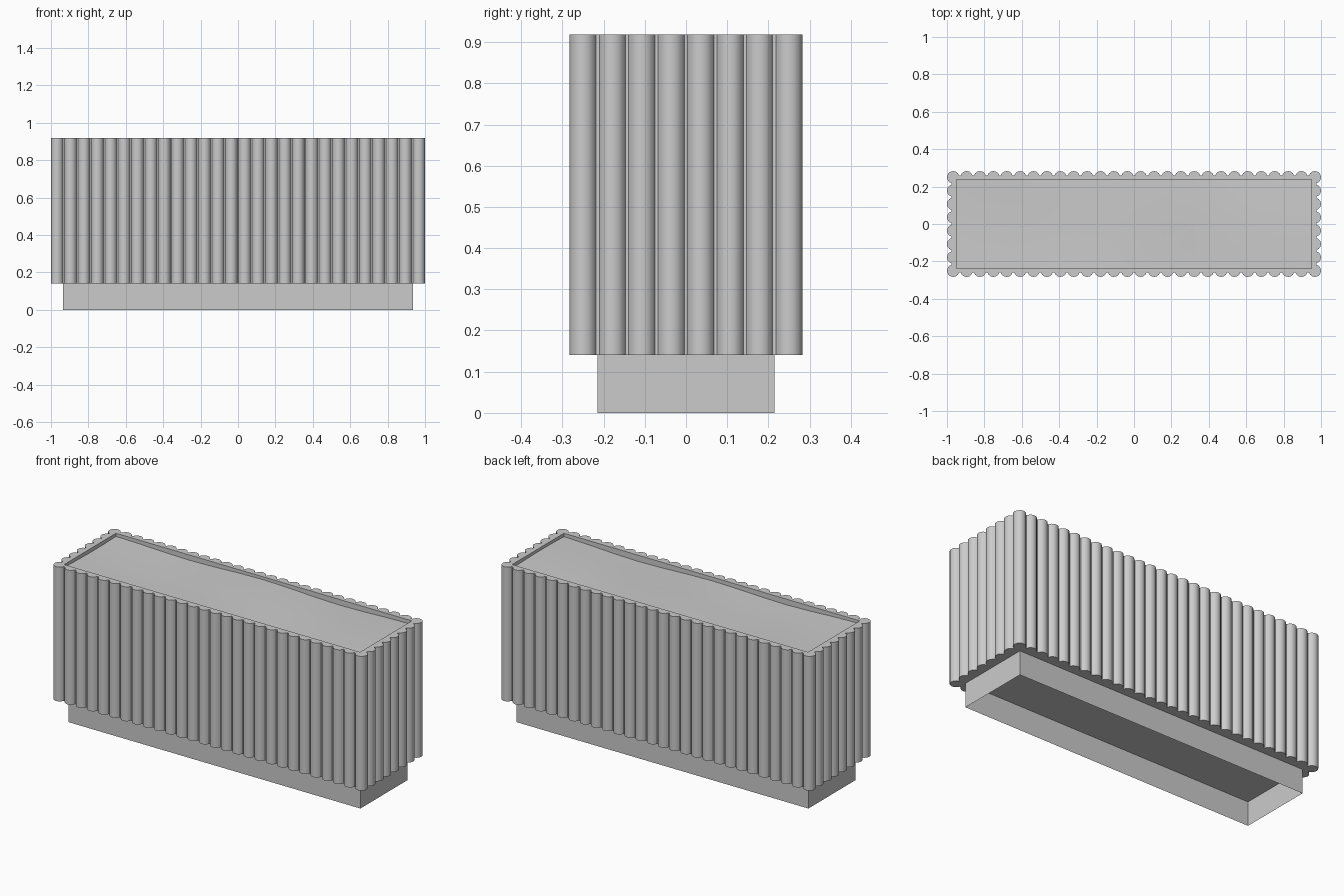
import bpy, bmesh, math

old = bpy.data.objects.get("Cube")
if old:
    bpy.data.objects.remove(old, do_unlink=True)

grey = bpy.data.materials.new("plain grey")
grey.use_nodes = True
GREY = (0.6, 0.6, 0.6, 1)
grey.diffuse_color = GREY
grey.node_tree.nodes["Principled BSDF"].inputs["Base Color"].default_value = GREY

CX, CY, R = 0.967, 0.25, 0.033      # corner column centres and column radius
BOTTOM, TOP = 0.14, 0.918
INX, INY = 0.948, 0.237             # opening half sizes
BASEX, BASEY = 0.935, 0.215


def finish(bm, name, smooth=None):
    bmesh.ops.recalc_face_normals(bm, faces=bm.faces[:])
    mesh = bpy.data.meshes.new(name)
    bm.to_mesh(mesh)
    bm.free()
    obj = bpy.data.objects.new(name, mesh)
    bpy.context.collection.objects.link(obj)
    mesh.materials.append(grey)
    if smooth:
        bpy.ops.object.select_all(action='DESELECT')
        obj.select_set(True)
        bpy.context.view_layer.objects.active = obj
        bpy.ops.object.shade_smooth_by_angle(angle=math.radians(smooth))
    return obj


def arc(cx, cy, start, end):
    n = round((end - start) / 25)
    angles = [math.radians(start + (end - start) * i / n) for i in range(n + 1)]
    return [(cx + R * math.cos(a), cy + R * math.sin(a)) for a in angles]


def fluted_outline():
    """Counter-clockwise outline of half-round columns, starting at a corner."""
    corners = [(-CX, -CY), (CX, -CY), (CX, CY), (-CX, CY)]
    points = []
    for i, (ax, ay) in enumerate(corners):
        bx, by = corners[(i + 1) % 4]
        facing = -90 + 90 * i
        points += arc(ax, ay, facing - 165, facing + 75)
        steps = 27 if i % 2 == 0 else 7
        for k in range(1, steps):
            t = k / steps
            points += arc(ax + (bx - ax) * t, ay + (by - ay) * t, facing - 75, facing + 75)
    return points


def rect(x, y):
    return [(-x, -y), (x, -y), (x, y), (-x, y)]


def ring(bm, points, z):
    return [bm.verts.new((x, y, z)) for x, y in points]


def walls(bm, low, high):
    for i in range(len(low)):
        j = (i + 1) % len(low)
        bm.faces.new((low[i], low[j], high[j], high[i]))


def loop_edges(bm, verts):
    return [bm.edges.get((v, verts[(i + 1) % len(verts)])) for i, v in enumerate(verts)]


# Fluted planter box with an open top
bm = bmesh.new()
outline = fluted_outline()
low, high = ring(bm, outline, BOTTOM), ring(bm, outline, TOP)
walls(bm, low, high)
bm.faces.new(low)
floor, lip = ring(bm, rect(INX, INY), 0.85), ring(bm, rect(INX, INY), TOP)
walls(bm, floor, lip)
bmesh.ops.triangle_fill(bm, use_beauty=True, edges=loop_edges(bm, high) + loop_edges(bm, lip))
finish(bm, "fluted_planter", 35)

# Gently uneven soil just below the rim
bm = bmesh.new()
bmesh.ops.create_grid(bm, x_segments=12, y_segments=4, size=1)
for v in bm.verts:
    x, y = v.co.x * INX, v.co.y * INY
    v.co = (x, y, TOP - 0.026 + 0.007 * math.cos(6.6 * x) + 0.003 * math.sin(9 * y + 2 * x))
finish(bm, "soil", 60)

# Plinth, a thin shell open underneath
bm = bmesh.new()
walls(bm, ring(bm, rect(BASEX, BASEY), 0), ring(bm, rect(BASEX, BASEY), BOTTOM))
finish(bm, "plinth")
